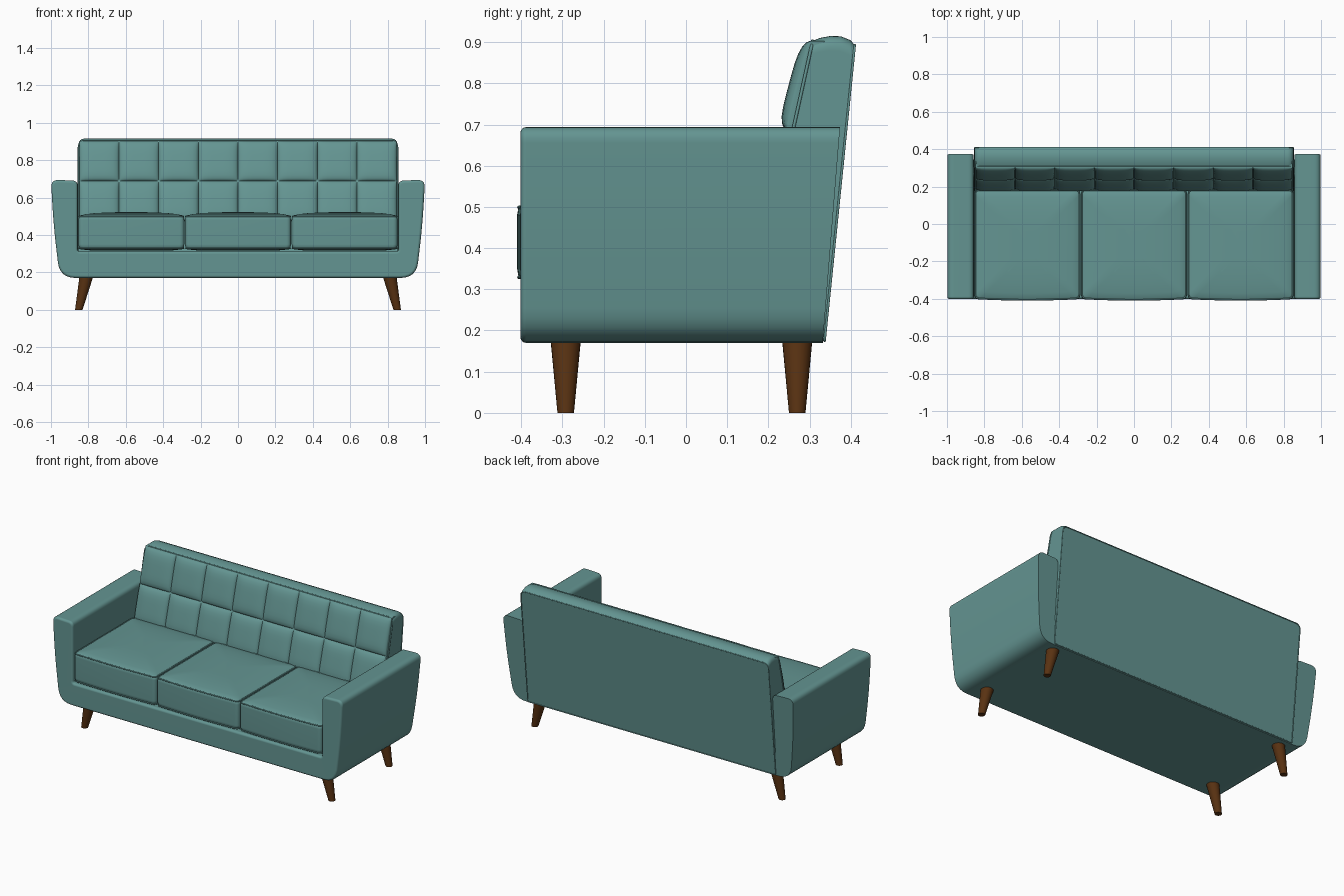
import bpy, bmesh, math

if "Cube" in bpy.data.objects:
    bpy.data.objects.remove(bpy.data.objects["Cube"])


def material(name, rgb):
    m = bpy.data.materials.new(name)
    m.diffuse_color = (*rgb, 1)
    m.use_nodes = True
    m.node_tree.nodes["Principled BSDF"].inputs["Base Color"].default_value = m.diffuse_color
    return m


TEAL = material("teal fabric", (0.127, 0.30, 0.287))
WOOD = material("dark walnut wood", (0.10, 0.032, 0.006))


def finish(name, bm, mat, angle=35):
    bmesh.ops.recalc_face_normals(bm, faces=bm.faces[:])
    me = bpy.data.meshes.new(name)
    bm.to_mesh(me)
    bm.free()
    me.materials.append(mat)
    ob = bpy.data.objects.new(name, me)
    bpy.context.collection.objects.link(ob)
    bpy.ops.object.select_all(action='DESELECT')
    ob.select_set(True)
    bpy.context.view_layer.objects.active = ob
    bpy.ops.object.shade_smooth_by_angle(angle=math.radians(angle))
    wn = ob.modifiers.new("weighted normals", 'WEIGHTED_NORMAL')
    wn.keep_sharp = True
    return ob


def rounded(points, seg=6):
    """Closed outline from (a, b, corner size) points."""
    out, n = [], len(points)
    for i, (a, b, r) in enumerate(points):
        if r == 0:
            out.append((a, b))
            continue
        ends = []
        for q in (points[i - 1], points[(i + 1) % n]):
            d = math.hypot(q[0] - a, q[1] - b)
            ends.append((a + (q[0] - a) * r / d, b + (q[1] - b) * r / d))
        (ax, ay), (bx, by) = ends
        for k in range(seg + 1):
            t = k / seg
            out.append(((1 - t) ** 2 * ax + 2 * t * (1 - t) * a + t * t * bx,
                        (1 - t) ** 2 * ay + 2 * t * (1 - t) * b + t * t * by))
    return out


def loft(name, rings, mat, front_bevel=0, angle=35):
    """Skin a list of equal-length rings and cap both ends."""
    bm = bmesh.new()
    vs = [[bm.verts.new(p) for p in r] for r in rings]
    n = len(vs[0])
    for a, b in zip(vs, vs[1:]):
        for i in range(n):
            bm.faces.new((a[i], a[(i + 1) % n], b[(i + 1) % n], b[i]))
    cap = bm.faces.new(vs[0])
    bm.faces.new(vs[-1])
    if front_bevel:
        bmesh.ops.recalc_face_normals(bm, faces=bm.faces[:])
        bmesh.ops.bevel(bm, geom=list(cap.edges), offset=front_bevel, segments=4,
                        profile=0.5, affect='EDGES', clamp_overlap=False)
    return finish(name, bm, mat, angle)


def piping(name, points, radius=0.004):
    cu = bpy.data.curves.new(name, 'CURVE')
    cu.dimensions = '3D'
    cu.bevel_depth = radius
    cu.bevel_resolution = 2
    sp = cu.splines.new('POLY')
    sp.points.add(len(points) - 1)
    for p, c in zip(sp.points, points):
        p.co = (*c, 1)
    sp.use_cyclic_u = True
    cu.materials.append(TEAL)
    ob = bpy.data.objects.new(name, cu)
    bpy.context.collection.objects.link(ob)


# Base and arms: one U-shaped outline swept from front to sloping back
half = [(0.857, 0.312, 0.012), (0.857, 0.690, 0.03), (1.0, 0.695, 0.04),
        (0.986, 0.45, 0.12), (0.953, 0.17, 0.085)]
outline = rounded(half + [(-x, z, r) for x, z, r in reversed(half)])
loft("base_and_arms",
     [[(x, -0.402, z) for x, z in outline],
      [(x, 0.332 + 0.08 * (z - 0.17), z) for x, z in outline]],
     TEAL, front_bevel=0.014)

# Back frame: rounded panel leaning backwards with an arched top
W = 0.853
panel = rounded([(-W, 0.175, 0.01), (W, 0.175, 0.01), (W, 0.905, 0.035), (-W, 0.905, 0.035)])


def back_ring(t, top):
    ring = []
    for x, z in panel:
        z = 0.175 + (z - 0.175) * (top - 0.175) / 0.73
        yf = 0.308 + 0.22 * (z - 0.905)
        yb = 0.336 + 0.102 * (z - 0.17)
        ring.append((x, yf + (yb - yf) * t, z))
    return ring


layers = [back_ring(t, top) for t, top in
          ((0, 0.903), (0.15, 0.910), (0.4, 0.915), (0.65, 0.914), (0.88, 0.905), (1, 0.893))]
loft("back_frame", layers, TEAL)
piping("back_front_piping", layers[0])
piping("back_rear_piping", layers[-1], 0.003)

# Tufted back cushion: 8 x 2 pillows
COLS, ROWS, N = 8, 2, 12
CW, Z0, Z1 = 0.848, 0.475, 0.903


def cells(count, lo, hi):
    """Positions with the local -1..1 pillow coordinate, denser at seams."""
    size, out = (hi - lo) / count, []
    for c in range(count):
        for k in range(N + (c == count - 1)):
            u = math.sin(math.pi / 2 * (2 * k / N - 1))
            out.append((lo + size * (c + (u + 1) / 2), u))
    return out


bm = bmesh.new()
grid = []
for z, v in cells(ROWS, Z0, Z1):
    row = []
    for x, u in cells(COLS, -CW, CW):
        bulge = math.sqrt(max(0, (1 - u ** 4) * (1 - v ** 4)))
        row.append(bm.verts.new((x, 0.245 + 0.265 * (z - 0.69) - 0.024 * bulge, z)))
    grid.append(row)
for r0, r1 in zip(grid, grid[1:]):
    for i in range(len(r0) - 1):
        bm.faces.new((r0[i], r0[i + 1], r1[i + 1], r1[i]))
rim = [e for e in bm.edges if e.is_boundary]
new = bmesh.ops.extrude_edge_only(bm, edges=rim)["geom"]
for v in new:
    if isinstance(v, bmesh.types.BMVert):
        v.co.y += 0.035
finish("tufted_back_cushion", bm, TEAL, 50)

# Three crowned seat cushions with piping
Y0, Y1 = -0.402, 0.185


def seat_ring(cx, hw, inset, z):
    """Rounded rectangle with a slightly bowed front edge."""
    a, b, c, d = cx - hw + inset, cx + hw - inset, Y0 + inset, Y1 - inset
    pts = [(a, c, 0.025)]
    pts += [(a + (b - a) * k / 8, c - 0.008 * math.sin(math.pi * k / 8), 0) for k in range(1, 8)]
    pts += [(b, c, 0.025), (b, d, 0.025), (a, d, 0.025)]
    return [(x, y, z) for x, y in rounded(pts)]


profile = [(0.06, 0.318), (0.012, 0.323), (0.003, 0.332), (0, 0.35), (0, 0.48),
           (0.003, 0.497), (0.012, 0.505), (0.04, 0.511), (0.09, 0.517),
           (0.15, 0.520), (0.22, 0.522)]
for i, side in enumerate(("left", "middle", "right")):
    cx, hw = (i - 1) * 0.57, 0.283
    loft(side + "_seat_cushion", [seat_ring(cx, hw, s, z) for s, z in profile], TEAL, angle=50)
    piping(side + "_seat_upper_piping", seat_ring(cx, hw, 0.004, 0.499))
    piping(side + "_seat_lower_piping", seat_ring(cx, hw, 0.004, 0.329))

# Four splayed tapered legs
for sx, sn in ((-1, "left"), (1, "right")):
    for y, yn in ((-0.292, "front"), (0.27, "rear")):
        rings = []
        for z, x, r in ((0, 0.851, 0.020), (0.19, 0.808, 0.038)):
            rings.append([(sx * x + r * math.cos(a), y + r * math.sin(a), z)
                          for a in (math.tau * k / 24 for k in range(24))])
        loft(yn + "_" + sn + "_leg", rings, WOOD)
